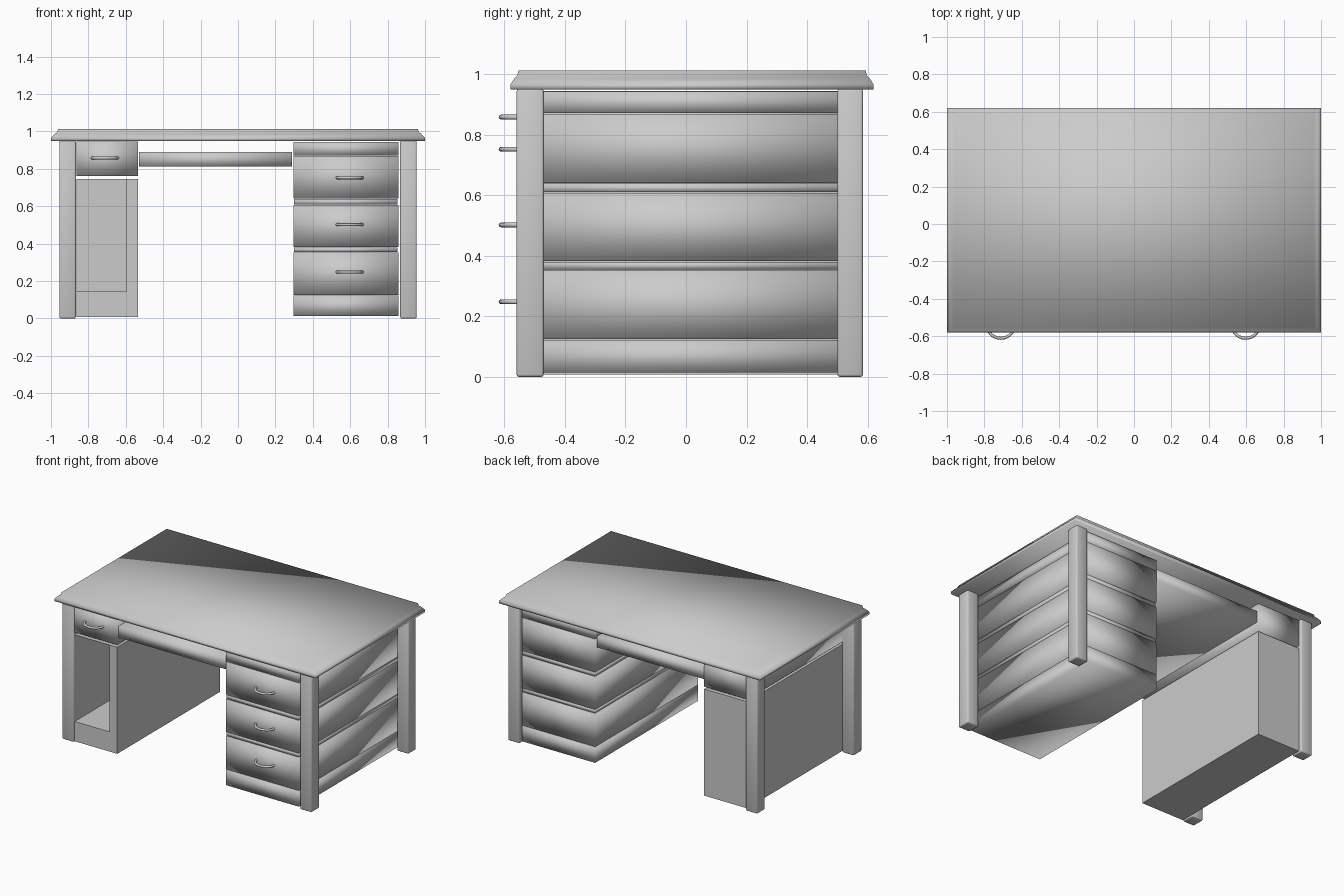
import bpy, bmesh, math

if "Cube" in bpy.data.objects:
    bpy.data.objects.remove(bpy.data.objects["Cube"])


def finish(name, bm, smooth=True):
    bmesh.ops.recalc_face_normals(bm, faces=bm.faces)
    mesh = bpy.data.meshes.new(name)
    bm.to_mesh(mesh)
    bm.free()
    for p in mesh.polygons:
        p.use_smooth = smooth
    ob = bpy.data.objects.new(name, mesh)
    bpy.context.collection.objects.link(ob)
    return ob


def rings(name, sections, smooth=True):
    """Stack rectangles (x0, x1, y0, y1, z) into a closed solid."""
    bm = bmesh.new()
    loops = [[bm.verts.new(p) for p in ((a, c, z), (b, c, z), (b, d, z), (a, d, z))]
             for a, b, c, d, z in sections]
    for lo, hi in zip(loops, loops[1:]):
        for i in range(4):
            j = (i + 1) % 4
            bm.faces.new((lo[i], lo[j], hi[j], hi[i]))
    bm.faces.new(loops[0][::-1])
    bm.faces.new(loops[-1])
    return finish(name, bm, smooth)


def box(name, x0, x1, y0, y1, z0, z1, smooth=True):
    return rings(name, [(x0, x1, y0, y1, z0), (x0, x1, y0, y1, z1)], smooth)


def handle(name, x, z):
    """Bowed bar pull."""
    cu = bpy.data.curves.new(name, 'CURVE')
    cu.dimensions = '3D'
    cu.bevel_depth = 0.008
    cu.bevel_resolution = 2
    cu.use_fill_caps = True
    sp = cu.splines.new('POLY')
    n = 12
    sp.points.add(n)
    for i, p in enumerate(sp.points):
        a = math.pi * i / n
        p.co = (x - 0.068 * math.cos(a), -0.552 - 0.059 * math.sin(a), z, 1)
    ob = bpy.data.objects.new(name, cu)
    bpy.context.collection.objects.link(ob)


# moulded table top
rings("table_top", [(-1 + ix, 1 - ix, -0.58 + iy, 0.62 - iy, z) for z, ix, iy in
                    ((0.95, 0, 0), (0.966, 0, 0), (0.985, 0.018, 0.012),
                     (0.996, 0.034, 0.023), (1.012, 0.038, 0.026))])

# four corner legs
for sx, side in ((-1, "left"), (1, "right")):
    for y0, y1, end in ((-0.56, -0.47, "front"), (0.50, 0.585, "back")):
        xa, xb = sorted((sx * 0.955, sx * 0.867))
        leg = box(f"{end}_{side}_leg", xa, xb, y0, y1, 0, 0.951)
        bev = leg.modifiers.new("soft_edges", 'BEVEL')
        bev.width = 0.008
        bev.segments = 2

# right pedestal: base, drawers, rails and top band, divided by fine gaps
X0, X1, Y0, Y1 = 0.297, 0.857, -0.557, 0.57
bands = [("base", 0.014, 0.122), ("drawer_low", 0.125, 0.352), ("rail_low", 0.355, 0.38),
         ("drawer_mid", 0.383, 0.607), ("rail_high", 0.61, 0.638),
         ("drawer_high", 0.641, 0.868), ("top_band", 0.871, 0.943)]
for label, z0, z1 in bands:
    d = 0.003 if "rail" in label else 0
    box("right_" + label, X0 + d, X1 - d, Y0 + d, Y1 - d, z0, z1)

# keyboard tray
box("keyboard_tray", -0.53, 0.29, -0.55, 0.56, 0.812, 0.89)

# left drawer
box("left_drawer", -0.864, -0.535, Y0, 0.565, 0.762, 0.945)

# left cabinet with a recess open to the front
cab = box("left_cabinet", -0.864, -0.535, Y0, 0.565, 0.008, 0.746, False)
cut = box("recess_cutter", -0.861, -0.595, -0.7, 0.562, 0.145, 0.743, False)
cut.hide_render = True
cut.hide_set(True)
bo = cab.modifiers.new("recess", 'BOOLEAN')
bo.operation = 'DIFFERENCE'
bo.object = cut
bo.solver = 'EXACT'

# handles
handle("left_drawer_handle", -0.712, 0.858)
for i, z in enumerate((0.248, 0.502, 0.752)):
    handle(f"right_drawer_handle_{i + 1}", 0.597, z)
